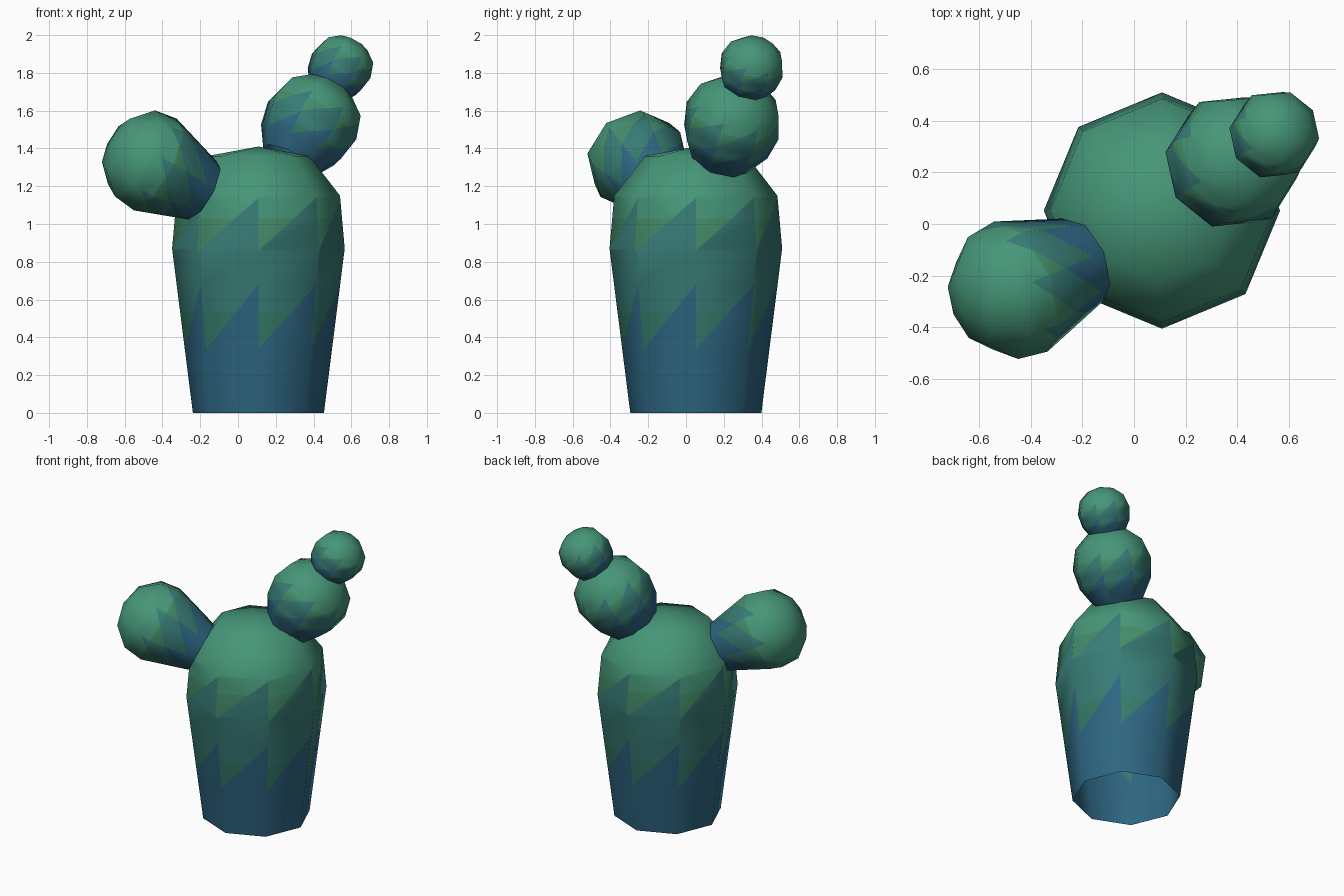
import bpy, bmesh, math
from mathutils import Vector

if "Cube" in bpy.data.objects:
    bpy.data.objects.remove(bpy.data.objects["Cube"])

SIDES = 8
STEP = 2 * math.pi / SIDES


def material(name, rgb):
    lin = [((c / 255 + 0.055) / 1.055) ** 2.4 for c in rgb]
    m = bpy.data.materials.new(name)
    m.diffuse_color = (*lin, 1)
    m.use_nodes = True
    m.node_tree.nodes["Principled BSDF"].inputs["Base Color"].default_value = m.diffuse_color
    return m


MATS = [material("deep blue", (46, 102, 130)),
        material("shaded green", (52, 122, 104)),
        material("teal", (56, 124, 118)),
        material("leaf green", (68, 140, 104)),
        material("fresh green", (70, 150, 120))]


def side_of(p):
    return int((math.atan2(p.y, p.x) % (2 * math.pi)) / STEP) % SIDES


def cactus_part(name, base, axis, rings, bands):
    """Lathed eight-sided pad, open at its base, with two sawtooth colour lines."""
    bm = bmesh.new()
    loops = [[bm.verts.new((r * math.cos(i * STEP), r * math.sin(i * STEP), z))
              for i in range(SIDES)] for z, r in rings[:-1]]
    tip = bm.verts.new((0, 0, rings[-1][0]))
    for a, b in zip(loops, loops[1:]):
        for i in range(SIDES):
            j = (i + 1) % SIDES
            bm.faces.new((a[i], a[j], b[j], b[i]))
    for i in range(SIDES):
        bm.faces.new((loops[-1][i], loops[-1][(i + 1) % SIDES], tip))

    # sawtooth cuts: one slanted plane per side and band
    planes = {}
    for k, (lo, hi) in enumerate(bands):
        mid = (lo + hi) / 2
        r = next(r0 + (r1 - r0) * (mid - z0) / (z1 - z0)
                 for (z0, r0), (z1, r1) in zip(rings, rings[1:]) if z0 <= mid <= z1)
        slope = (hi - lo) / (2 * r * math.sin(STEP / 2))
        for i in range(SIDES):
            a = (i + 0.5) * STEP
            tangent = Vector((-math.sin(a), math.cos(a), 0))
            normal = Vector((0, 0, 1)) - tangent * slope
            planes[k, i] = (Vector((0, 0, mid)), normal)
            faces = [f for f in bm.faces if side_of(f.calc_center_median()) == i]
            geom = set(faces)
            for f in faces:
                geom.update(f.edges)
                geom.update(f.verts)
            bmesh.ops.bisect_plane(bm, geom=list(geom), dist=1e-5,
                                   plane_co=planes[k, i][0], plane_no=normal)
    # level cuts that close the greener gaps between the teeth
    gaps = [lo + 0.6 * (hi - lo) for lo, hi in bands]
    for z in gaps:
        bmesh.ops.bisect_plane(bm, geom=bm.verts[:] + bm.edges[:] + bm.faces[:],
                               dist=1e-5, plane_co=(0, 0, z), plane_no=(0, 0, 1))

    # colour by height against the sawtooth lines
    for f in bm.faces:
        c = f.calc_center_median()
        above = [(c - co).dot(no) > 0
                 for co, no in (planes[k, side_of(c)] for k in range(2))]
        if above[1]:
            f.material_index = 3 if c.z < gaps[1] else 4
        elif above[0]:
            f.material_index = 1 if c.z < gaps[0] else 2
        f.smooth = True

    mesh = bpy.data.meshes.new(name)
    bm.to_mesh(mesh)
    bm.free()
    for m in MATS:
        mesh.materials.append(m)
    ob = bpy.data.objects.new(name, mesh)
    ob.location = base
    ob.rotation_mode = 'QUATERNION'
    if axis:
        ob.rotation_quaternion = Vector(axis).to_track_quat('Z', 'Y')
    bpy.context.collection.objects.link(ob)
    return ob


# trunk
cactus_part("trunk", (0.108, 0.052, 0), None,
            [(0, 0.347), (0.87, 0.457), (1.15, 0.432), (1.36, 0.27), (1.41, 0)],
            [(0.33, 0.67), (0.86, 1.14)])

# left arm
cactus_part("left_arm", (-0.19, -0.14, 1.18), (-0.826, -0.34, 0.45),
            [(0, 0.175), (0.3, 0.272), (0.43, 0.255), (0.54, 0.15), (0.575, 0)],
            [(0.05, 0.2), (0.2, 0.38)])

# upper pad and its small bud share one outline
PAD = [(0, 0.165), (0.12, 0.24), (0.25, 0.265), (0.38, 0.225), (0.46, 0.13), (0.49, 0)]
UP = (0.45, 0.28, 0.85)
cactus_part("upper_pad", (0.28, 0.177, 1.335), UP, PAD, [(0.07, 0.19), (0.2, 0.34)])
cactus_part("top_bud", (0.474, 0.304, 1.70), UP,
            [(z * 0.65, r * 0.66) for z, r in PAD], [(0.04, 0.12), (0.13, 0.22)])
